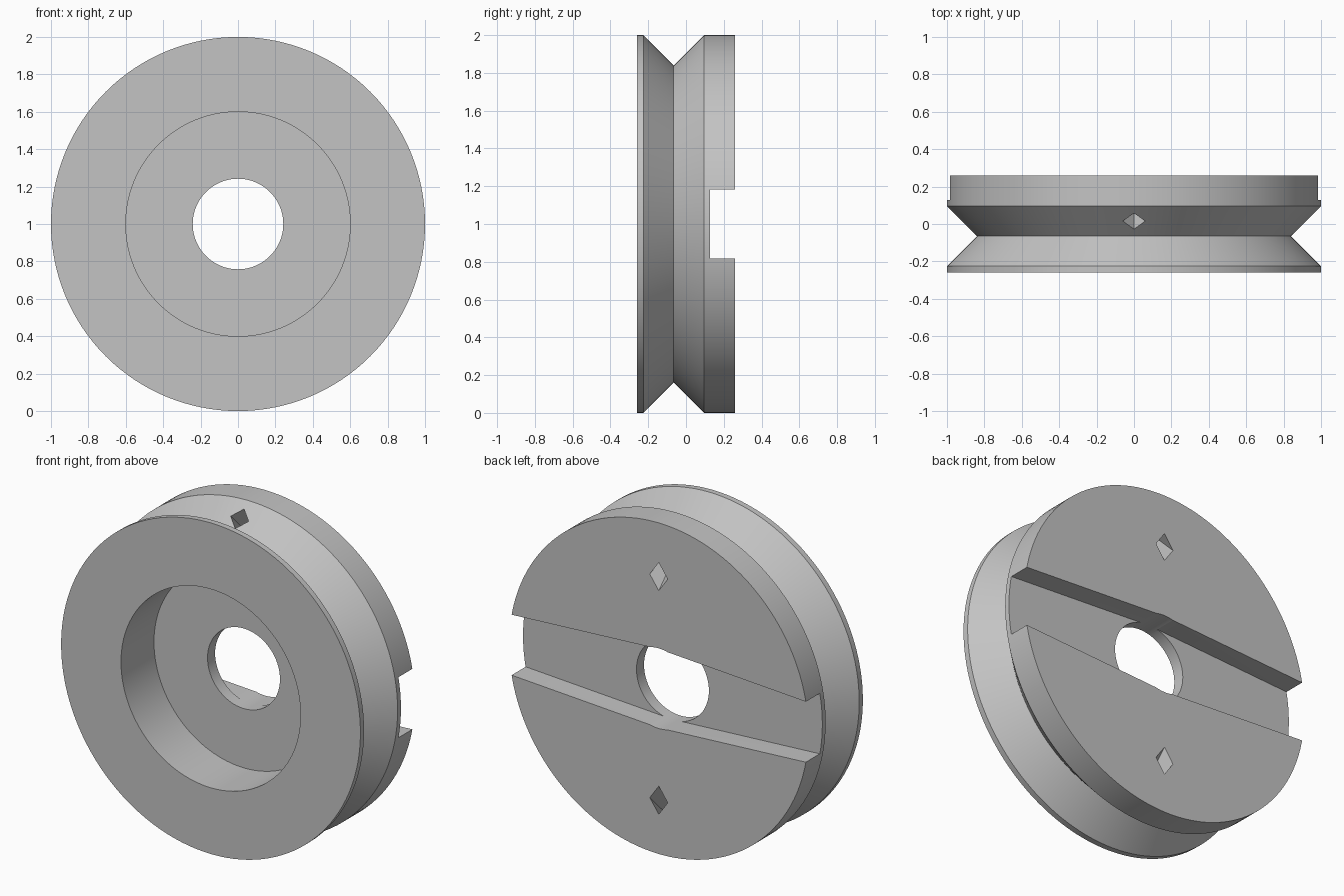
import bpy, bmesh, math
from mathutils import Matrix, Vector

cube = bpy.data.objects.get("Cube")
if cube:
    bpy.data.objects.remove(cube, do_unlink=True)

grey = bpy.data.materials.new("machined_grey")
grey.use_nodes = True
colour = (0.55, 0.55, 0.55, 1)
grey.diffuse_color = colour
grey.node_tree.nodes["Principled BSDF"].inputs["Base Color"].default_value = colour


def make_object(name, bm):
    bmesh.ops.recalc_face_normals(bm, faces=bm.faces)
    mesh = bpy.data.meshes.new(name)
    bm.to_mesh(mesh)
    bm.free()
    mesh.materials.append(grey)
    obj = bpy.data.objects.new(name, mesh)
    bpy.context.collection.objects.link(obj)
    return obj


def cut(target, cutter):
    bpy.context.view_layer.objects.active = target
    mod = target.modifiers.new("cut", 'BOOLEAN')
    mod.operation, mod.solver, mod.object = 'DIFFERENCE', 'EXACT', cutter
    bpy.ops.object.modifier_apply(modifier=mod.name)
    bpy.data.objects.remove(cutter, do_unlink=True)


# Pulley disc: closed (radius, y) profile turned about the y axis
FRONT, BACK, BORE, RECESS, FLOOR = -0.26, 0.26, 0.242, 0.6, 0.055
profile = [(RECESS, FRONT), (1, FRONT), (1, -0.225), (0.84, -0.065),
           (1, 0.095), (1, BACK), (BORE, BACK), (BORE, FLOOR), (RECESS, FLOOR)]
bm = bmesh.new()
verts = [bm.verts.new((r, y, 0)) for r, y in profile]
edges = [bm.edges.new((a, b)) for a, b in zip(verts, verts[1:] + verts[:1])]
bmesh.ops.spin(bm, geom=verts + edges, cent=(0, 0, 0), axis=(0, 1, 0),
               angle=math.tau, steps=128, use_duplicate=False)
bmesh.ops.remove_doubles(bm, verts=bm.verts, dist=1e-4)
bmesh.ops.translate(bm, verts=bm.verts, vec=(0, 0, 1))
pulley = make_object("grooved_pulley", bm)

# Back slot, widest at the bore and tapering to both ends
bm = bmesh.new()
outline = [(-1.1, -0.176), (0, -0.238), (1.1, -0.176),
           (1.1, 0.176), (0, 0.238), (-1.1, 0.176)]
face = bm.faces.new([bm.verts.new((x, 0.127, 1 + z)) for x, z in outline])
new = bmesh.ops.extrude_face_region(bm, geom=[face])["geom"]
bmesh.ops.translate(bm, vec=(0, 0.3, 0),
                    verts=[v for v in new if isinstance(v, bmesh.types.BMVert)])
cut(pulley, make_object("slot_cutter", bm))

# Slanted square holes from the groove wall through to the back face
for side in (1, -1):
    bm = bmesh.new()
    direction = Vector((0, -1, side)).normalized()
    place = (Matrix.Translation((0, 0.1375, 1 + side * 0.7975))
             @ Matrix.Rotation(math.radians(90 - 45 * side), 4, 'X'))
    bmesh.ops.create_cone(bm, cap_ends=True, segments=4, radius1=0.06,
                          radius2=0.06, depth=0.5, matrix=place)
    cut(pulley, make_object("hole_cutter", bm))

# Smooth turned surfaces with crisp edges
bpy.ops.object.select_all(action='DESELECT')
pulley.select_set(True)
bpy.context.view_layer.objects.active = pulley
bpy.ops.object.shade_smooth_by_angle(angle=math.radians(25))
